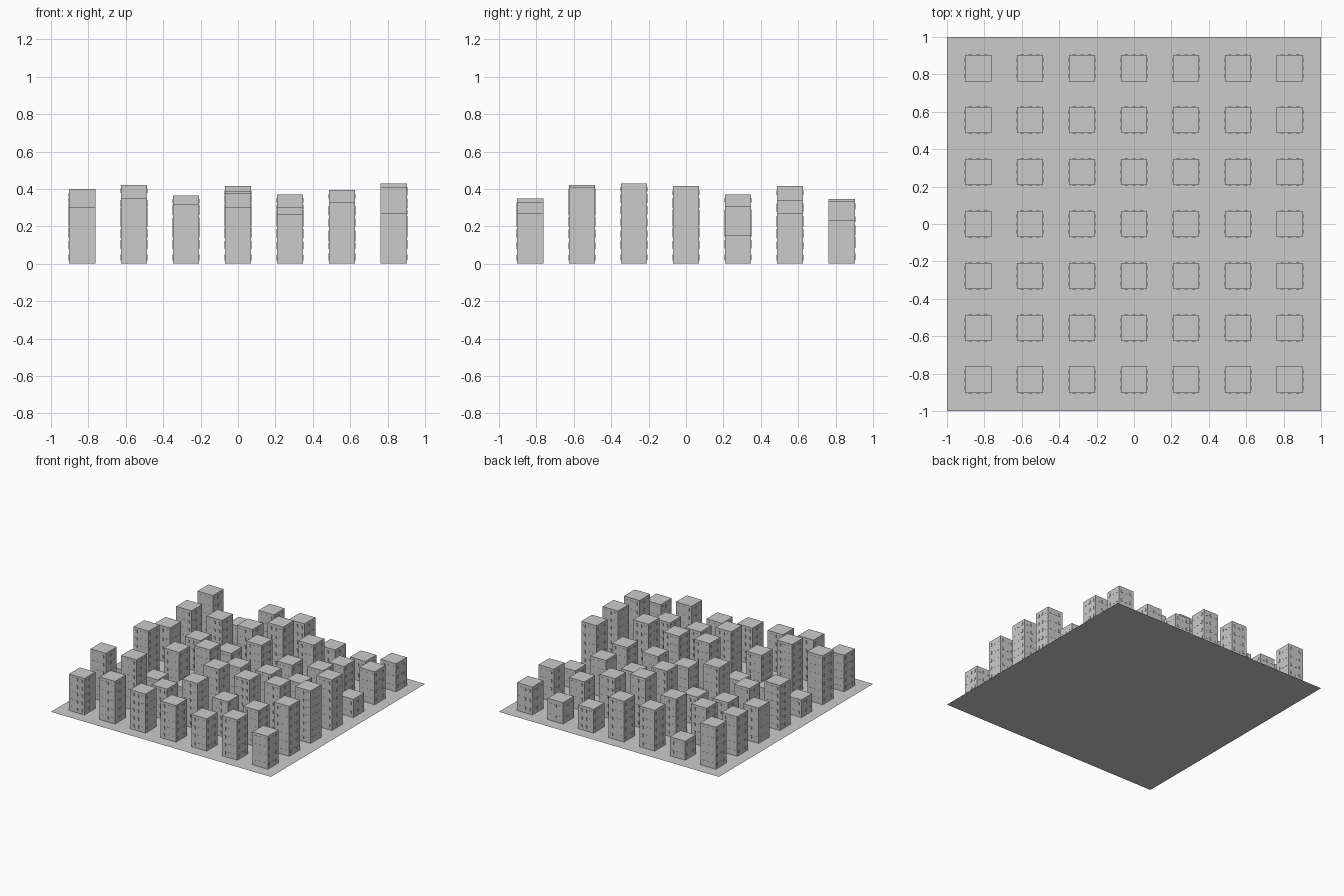
import bpy, bmesh
from mathutils import Matrix, Vector

if "Cube" in bpy.data.objects:
    bpy.data.objects.remove(bpy.data.objects["Cube"])

PITCH = 0.2777   # spacing of the city blocks
WIDTH = 0.14     # side of each tower
OUT = 0.002      # how far the windows stand proud

# tower heights: one row per y (front to back), left to right in x
HEIGHTS = [
    [.30, .35, .32, .30, .265, .33, .27],
    [.40, .42, .255, .375, .30, .30, .41],
    [.145, .15, .15, .385, .37, .395, .43],
    [.37, .27, .365, .29, .31, .31, .415],
    [.29, .26, .23, .37, .28, .31, .15],
    [.325, .32, .32, .415, .34, .24, .27],
    [.345, .155, .335, .335, .195, .175, .23],
]


def box(bm, centre, size):
    m = Matrix.Translation(centre) @ Matrix.Diagonal((*size, 1))
    bmesh.ops.create_cube(bm, size=1, matrix=m)


def finish(bm, name):
    mesh = bpy.data.meshes.new(name)
    bm.to_mesh(mesh)
    bm.free()
    obj = bpy.data.objects.new(name, mesh)
    bpy.context.collection.objects.link(obj)
    return obj


# flat square base
base = bmesh.new()
bmesh.ops.create_grid(base, x_segments=1, y_segments=1, size=1)
finish(base, "ground_slab")

towers, windows = bmesh.new(), bmesh.new()
for j, row in enumerate(HEIGHTS):
    for i, h in enumerate(row):
        x, y = (i - 3) * PITCH, (j - 3) * PITCH
        # tower block
        box(towers, (x, y, h / 2), (WIDTH, WIDTH, h))
        # thin windows on all four walls
        floors = max(2, int(h / 0.06))
        step = h / floors
        for f in range(floors):
            z = (f + 0.5) * step
            for c in (-1, 0, 1):
                d = c * 0.042
                for s in (-1, 1):
                    e = s * WIDTH / 2
                    box(windows, (x + d, y + e, z), (0.018, 2 * OUT, 0.024))
                    box(windows, (x + e, y + d, z), (2 * OUT, 0.018, 0.024))
finish(towers, "tower_blocks")
finish(windows, "windows")
